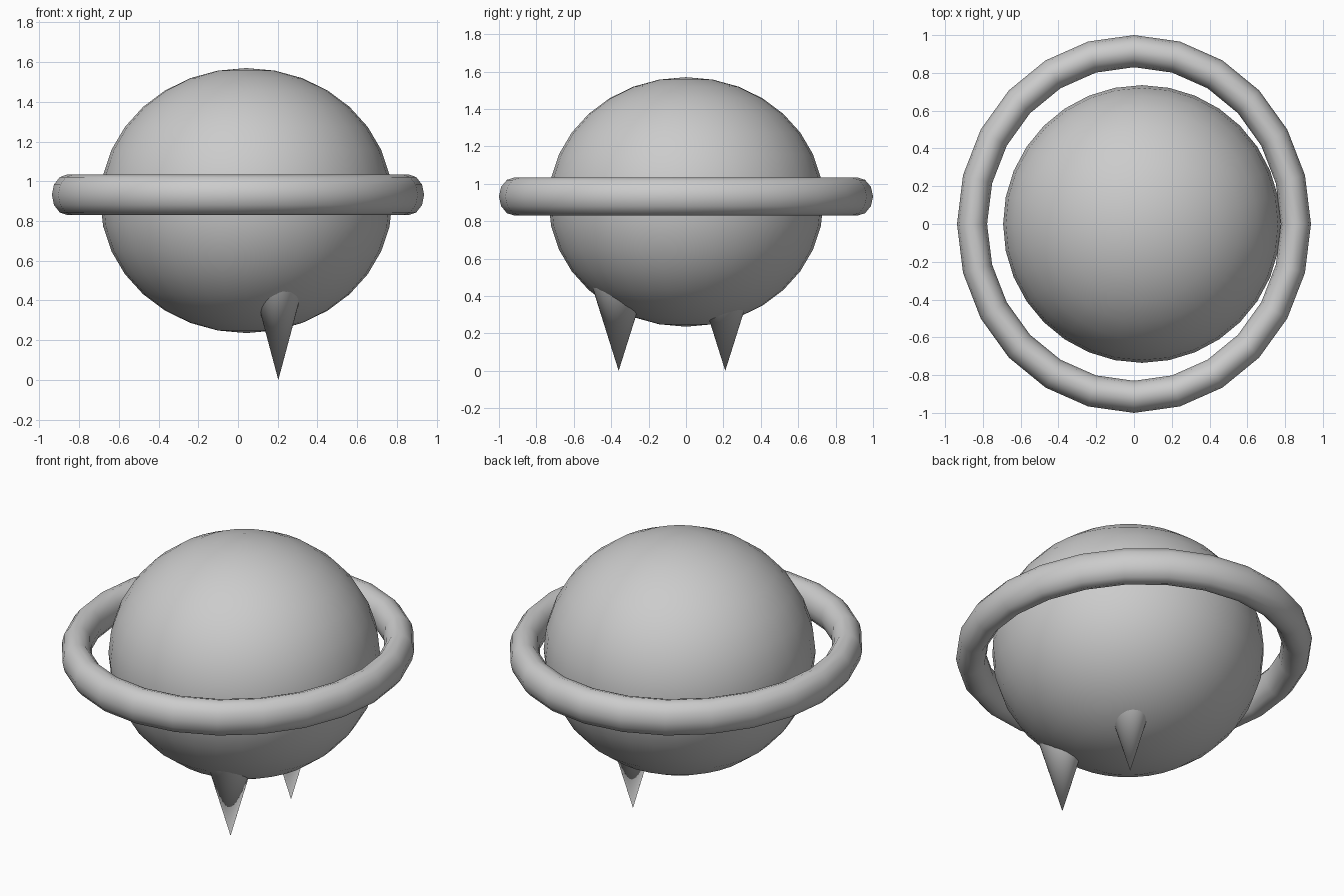
import bpy

if "Cube" in bpy.data.objects:
    bpy.data.objects.remove(bpy.data.objects["Cube"])


def finish(name, scale):
    obj = bpy.context.object
    obj.name = name
    obj.scale = scale
    bpy.ops.object.transform_apply(location=False, rotation=False, scale=True)
    return obj


# Slightly squashed round body
bpy.ops.mesh.primitive_uv_sphere_add(segments=32, ring_count=16, radius=1,
                                     location=(0.042, 0, 0.903))
finish("body", (0.735, 0.735, 0.667))
bpy.ops.object.shade_smooth()

# Oval ring around the middle
bpy.ops.mesh.primitive_torus_add(major_segments=24, minor_segments=12,
                                 major_radius=0.915, minor_radius=0.085,
                                 location=(0, 0, 0.932))
finish("ring", (0.937, 1, 1.21))
bpy.ops.object.shade_smooth()

# Two pointed feet, tips on the ground, bases sunk into the body
HEIGHT = 0.55
for name, y in (("front_spike", -0.36), ("back_spike", 0.21)):
    bpy.ops.mesh.primitive_cone_add(vertices=32, radius1=0, radius2=1, depth=HEIGHT,
                                    location=(0.203, y, HEIGHT / 2))
    finish(name, (0.267 * HEIGHT, 0.315 * HEIGHT, 1))
    bpy.ops.object.shade_smooth_by_angle()
